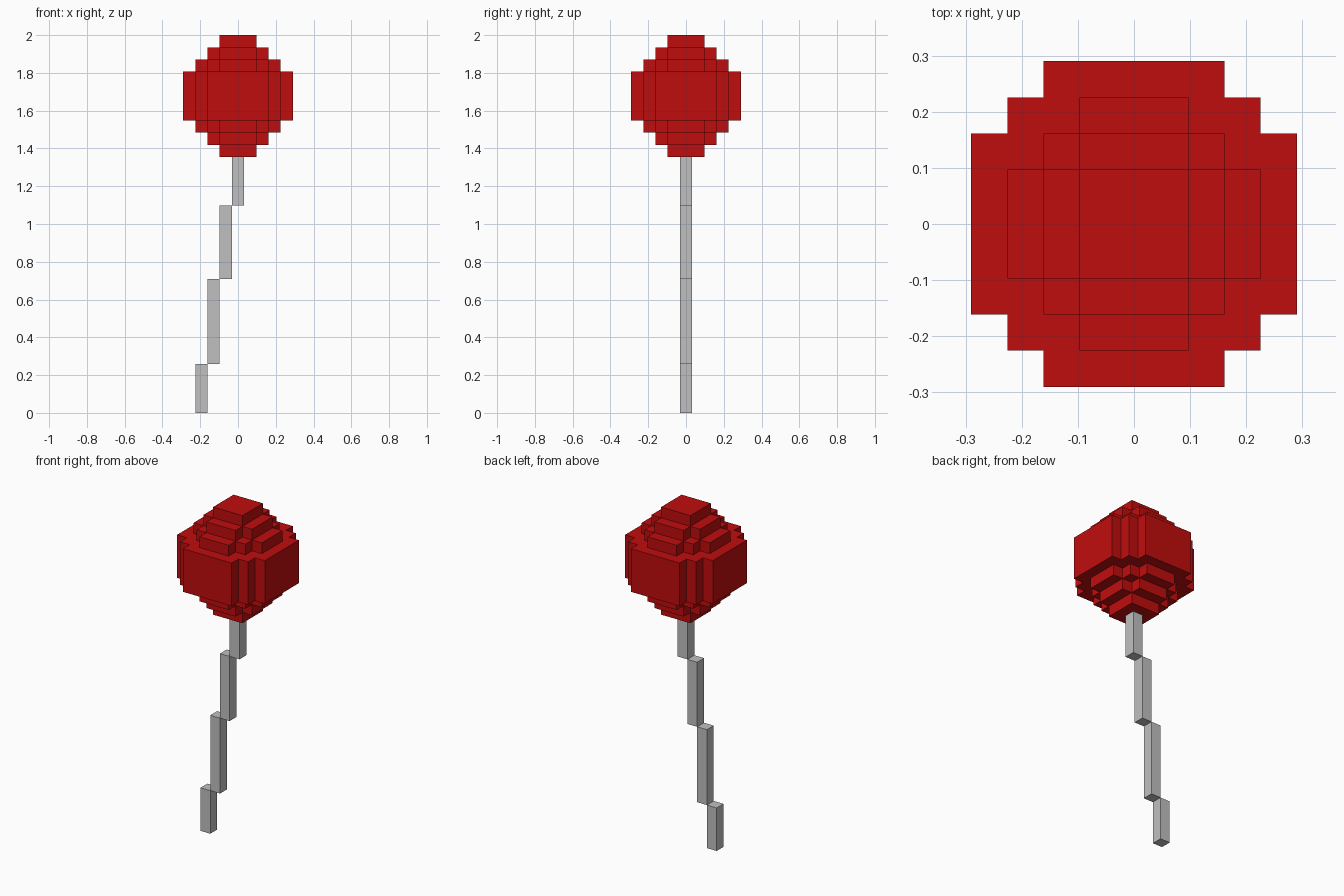
import bpy
import bmesh

old = bpy.data.objects.get("Cube")
if old:
    bpy.data.objects.remove(old, do_unlink=True)

U = 2 / 31  # edge of one block; all sizes below are in blocks


def make_material(name, color):
    mat = bpy.data.materials.new(name)
    mat.use_nodes = True
    mat.diffuse_color = color
    mat.node_tree.nodes["Principled BSDF"].inputs["Base Color"].default_value = color
    return mat


def stepped_plan(outer, inner):
    """Outline with four-fold symmetry whose corners step in by one block."""
    quarter = [(outer, inner)]
    x, y = outer, inner
    while x > inner:
        x -= 1
        quarter.append((x, y))
        y += 1
        quarter.append((x, y))
    points = []
    for _ in range(4):
        points += quarter
        quarter = [(-py, px) for px, py in quarter]
    return points


def add_prism(bm, plan, z0, z1, x=0.0):
    """Extrude a closed plan from z0 to z1."""
    base = bm.faces.new([bm.verts.new(((px + x) * U, py * U, z0 * U)) for px, py in plan])
    top = bmesh.ops.extrude_face_region(bm, geom=[base], use_keep_orig=True)
    verts = [g for g in top["geom"] if isinstance(g, bmesh.types.BMVert)]
    bmesh.ops.translate(bm, vec=(0, 0, (z1 - z0) * U), verts=verts)


def make_object(name, prisms, mat):
    bm = bmesh.new()
    for prism in prisms:
        add_prism(bm, *prism)
    bmesh.ops.recalc_face_normals(bm, faces=bm.faces[:])
    mesh = bpy.data.meshes.new(name)
    bm.to_mesh(mesh)
    bm.free()
    mesh.materials.append(mat)
    obj = bpy.data.objects.new(name, mesh)
    bpy.context.collection.objects.link(obj)
    return obj


red = make_material("balloon red", (0.527, 0.004, 0.004, 1))
grey = make_material("string grey", (0.527, 0.527, 0.527, 1))

# Balloon: stacked layers (outer, inner, bottom, top), symmetric top to bottom
layers = [(1.5, 1.5, 21, 22), (2.5, 1.5, 22, 23), (3.5, 1.5, 23, 24),
          (4.5, 2.5, 24, 28),
          (3.5, 1.5, 28, 29), (2.5, 1.5, 29, 30), (1.5, 1.5, 30, 31)]
make_object("balloon", [(stepped_plan(o, i), a, b) for o, i, a, b in layers], red)

# String: four square rods, each shifted one block sideways
heights = [0, 4, 11, 17, 21]
for n in range(4):
    make_object(f"string_segment_{n + 1}",
                [(stepped_plan(0.5, 0.5), heights[n], heights[n + 1], n - 3)], grey)
